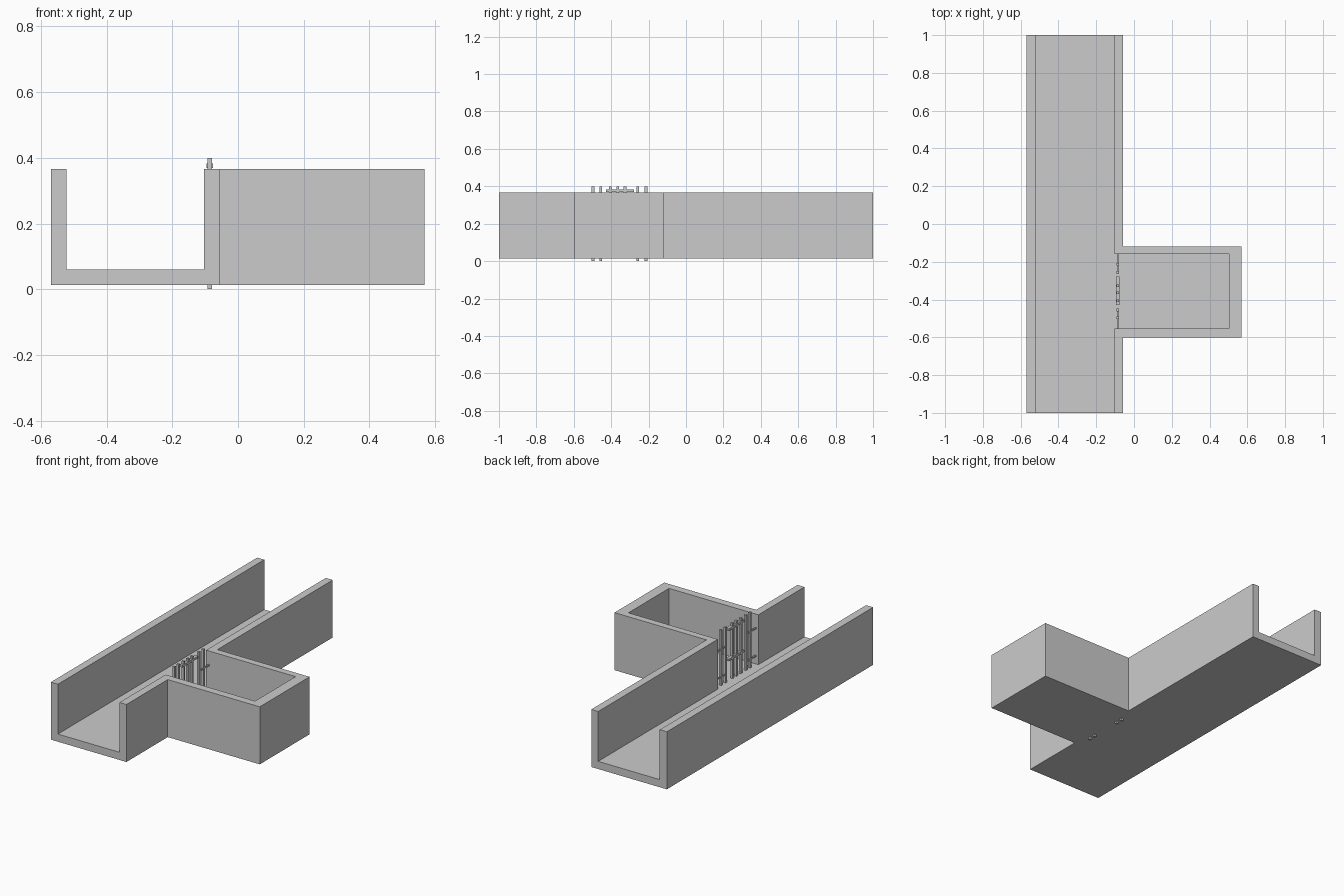
import bpy, bmesh

if "Cube" in bpy.data.objects:
    bpy.data.objects.remove(bpy.data.objects["Cube"])


def prism(name, outline, z0, z1):
    """Closed solid from a plan outline, extruded from z0 to z1."""
    bm = bmesh.new()
    face = bm.faces.new([bm.verts.new((x, y, z0)) for x, y in outline])
    new = bmesh.ops.extrude_face_region(bm, geom=[face])["geom"]
    for v in new:
        if isinstance(v, bmesh.types.BMVert):
            v.co.z = z1
    bmesh.ops.recalc_face_normals(bm, faces=bm.faces)
    mesh = bpy.data.meshes.new(name)
    bm.to_mesh(mesh)
    bm.free()
    obj = bpy.data.objects.new(name, mesh)
    bpy.context.collection.objects.link(obj)
    return obj


def bar(name, x, y, z):
    """Box from (min, max) pairs."""
    return prism(name, [(x[0], y[0]), (x[1], y[0]), (x[1], y[1]), (x[0], y[1])], *z)


def tee(x0, x1, x2, ya, yb, y_end):
    """T-shaped plan: long channel plus side basin."""
    return [(x0, -y_end), (x1, -y_end), (x1, ya), (x2, ya),
            (x2, yb), (x1, yb), (x1, y_end), (x0, y_end)]


# Concrete channel with side basin, hollowed by a T-shaped cutter
channel = prism("channel_and_basin", tee(-0.57, -0.057, 0.568, -0.6, -0.118, 1.0), 0.013, 0.366)
hollow = prism("hollow_cutter", tee(-0.522, -0.104, 0.503, -0.553, -0.16, 1.1), 0.06, 0.5)
hollow.hide_render = True
hollow.hide_set(True)
cut = channel.modifiers.new("hollow", "BOOLEAN")
cut.operation = "DIFFERENCE"
cut.solver = "EXACT"
cut.object = hollow

# Grate across the basin opening
GX, R = -0.086, 0.007

# Guide posts anchored through the floor
for i, y in enumerate((-0.497, -0.455, -0.257, -0.214)):
    bar(f"guide_post_{i + 1}", (GX - R, GX + R), (y - R, y + R), (0.0, 0.4))

# Vertical bars of the middle screen
for i, y in enumerate((-0.406, -0.364, -0.326)):
    bar(f"screen_bar_{i + 1}", (GX - R, GX + R), (y - R, y + R), (0.05, 0.4))

# Cross bars of the middle screen
for i, z in enumerate((0.376, 0.19)):
    bar(f"screen_cross_bar_{i + 1}", (GX - 0.01, GX + 0.01), (-0.428, -0.278), (z - R, z + R))

# Ties from the guide posts into the walls
for i, z in enumerate((0.11, 0.28)):
    for side, y in (("left", (-0.57, -0.45)), ("right", (-0.262, -0.14))):
        bar(f"wall_tie_{side}_{i + 1}", (GX - 0.004, GX + 0.004), y, (z - 0.004, z + 0.004))
